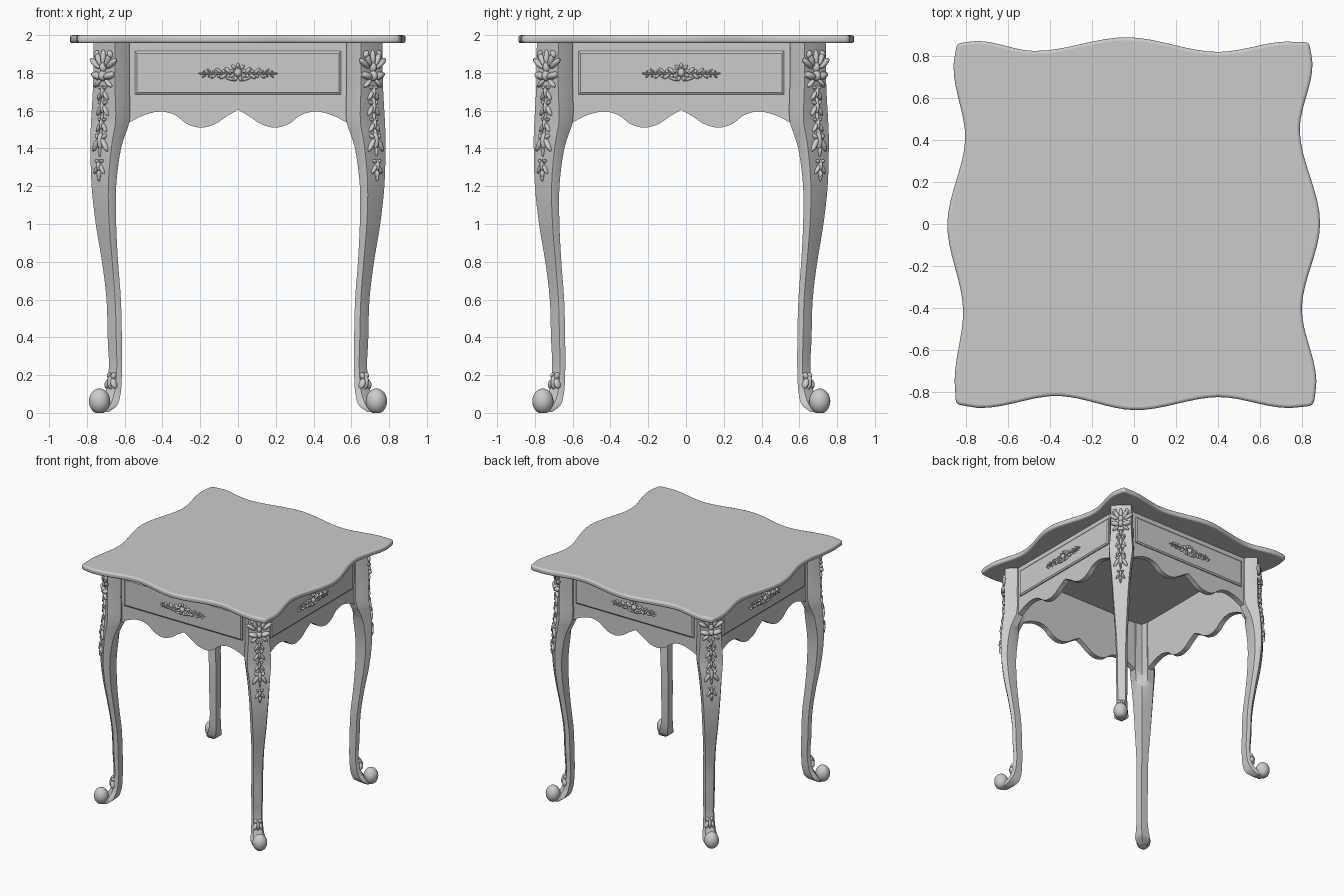
import bpy, bmesh, math
from mathutils import Matrix, Vector

cube = bpy.data.objects.get("Cube")
if cube:
    bpy.data.objects.remove(cube, do_unlink=True)

GREY = (0.6, 0.6, 0.6, 1)
mat = bpy.data.materials.new("pale_grey")
mat.use_nodes = True
mat.diffuse_color = GREY
mat.node_tree.nodes["Principled BSDF"].inputs["Base Color"].default_value = GREY

CORNERS = ("front", "left", "back", "right")
SHIFT = Matrix.Translation((0, -0.025, 0))   # the frame sits slightly forward under the top


def smooth_path(points, steps, closed=False):
    """Smooth curve through points of any dimension."""
    p = [Vector(q) for q in points]
    n = len(p)
    if closed:
        at = lambda i: p[i % n]
    else:
        at = lambda i: p[max(0, min(n - 1, i))]

    def tangent(i):
        a, b = at(i) - at(i - 1), at(i + 1) - at(i)
        ha, hb = a.length, b.length
        if ha == 0:
            return b / hb
        if hb == 0:
            return a / ha
        return (a / ha * hb + b / hb * ha) / (ha + hb)

    out = []
    for i in range(n if closed else n - 1):
        a, b = at(i), at(i + 1)
        h = (b - a).length
        ma, mb = tangent(i) * h, tangent(i + 1) * h
        for s in range(steps):
            t = s / steps
            out.append(a * (2*t**3 - 3*t*t + 1) + ma * (t**3 - 2*t*t + t)
                       + b * (3*t*t - 2*t**3) + mb * (t**3 - t*t))
    return out if closed else out + [p[-1]]


def finish(bm, name, matrix=None, angle=40):
    bmesh.ops.recalc_face_normals(bm, faces=bm.faces)
    mesh = bpy.data.meshes.new(name)
    bm.to_mesh(mesh)
    mesh.materials.append(mat)
    mesh.shade_smooth()
    mesh.set_sharp_from_angle(angle=math.radians(angle))
    obj = bpy.data.objects.new(name, mesh)
    bpy.context.collection.objects.link(obj)
    if matrix:
        obj.matrix_world = matrix
    return obj


def four_times(bm, name, angle=40):
    """One copy per side or corner, turned about the centre."""
    for k, label in enumerate(CORNERS):
        turn = SHIFT @ Matrix.Rotation(k * math.pi / 2, 4, "Z")
        finish(bm, f"{label}_{name}", turn, angle)
    bm.free()


def prism(bm, points, offset):
    face = bm.faces.new([bm.verts.new(p) for p in points])
    new = bmesh.ops.extrude_face_region(bm, geom=[face])["geom"]
    bmesh.ops.translate(bm, vec=offset, verts=[v for v in new if isinstance(v, bmesh.types.BMVert)])


def leaf(bm, x, y, z, length, width, tilt=0, depth=0.016):
    """Carved leaf or bead: a flattened ellipsoid, facing -y, tilted towards +x."""
    m = (Matrix.Translation((x, y, z)) @ Matrix.Rotation(math.radians(tilt), 4, "Y")
         @ Matrix.Diagonal((width, depth, length, 1)))
    bmesh.ops.create_icosphere(bm, subdivisions=2, radius=1, matrix=m)


# Tabletop with a serpentine outline and rounded edge
outline = [(-.80, -.868), (-.35, -.82), (0, -.887), (.4, -.825), (.79, -.873), (.85, -.86),
           (.865, -.80), (.80, -.4), (.887, 0), (.79, .45), (.845, .81), (.83, .86),
           (.77, .868), (.4, .82), (-.03, .89), (-.48, .825), (-.79, .868), (-.84, .855),
           (-.853, .81), (-.805, .4), (-.89, 0), (-.815, -.4), (-.852, -.80), (-.843, -.855)]
bm = bmesh.new()
prism(bm, [(p.x, p.y, 1.957) for p in smooth_path(outline, 8, True)], (0, 0, .043))
top = finish(bm, "tabletop")
bm.free()
bevel = top.modifiers.new("rounded_edge", "BEVEL")
bevel.width, bevel.segments = .014, 3
bevel.limit_method, bevel.angle_limit = "ANGLE", math.radians(50)

# Aprons with a scalloped lower edge
half = smooth_path([(0, 1.605), (.06, 1.57), (.12, 1.53), (.2, 1.51), (.27, 1.53),
                    (.33, 1.575), (.4, 1.595), (.5, 1.575), (.58, 1.535)], 5)
edge = [(p.x, p.y) for p in half] + [(.68, 1.53), (.68, 1.958)]
edge = [(-x, z) for x, z in reversed(edge[1:])] + edge
bm = bmesh.new()
prism(bm, [(x, -.69, z) for x, z in edge], (0, .045, 0))
four_times(bm, "apron")

# Drawer fronts with a raised field
bm = bmesh.new()
bmesh.ops.create_cube(bm, size=1, matrix=Matrix.Translation((0, -.689, 1.80))
                      @ Matrix.Diagonal((1.09, .018, .23, 1)))
bm.normal_update()
front = [f for f in bm.faces if f.normal.y < -.9]
bmesh.ops.inset_region(bm, faces=front, thickness=.016, depth=.008)
four_times(bm, "drawer_front", 15)

# Drawer ornaments: central cartouche and tapering sprays of leaves
bm = bmesh.new()
Y = -.707
leaf(bm, 0, Y, 1.80, .024, .02, 0, .024)
for k in range(9):
    a = k * math.tau / 9
    leaf(bm, .036 * math.sin(a), Y, 1.803 + .036 * math.cos(a), .015, .009, math.degrees(a))
for side in (-1, 1):
    for k in range(6):
        x, flip = .05 + .026 * k, (-1) ** k
        size = 1 - .1 * k
        leaf(bm, side * x, Y, 1.797 + flip * .014, .026 * size, .011 * size, side * (90 - flip * 40))
        leaf(bm, side * x, Y, 1.795 - flip * .012, .012 * size, .010 * size)
        leaf(bm, side * (x + .008), Y, 1.797, .022, .006, side * 90, .012)
    leaf(bm, side * .045, Y, 1.77, .03, .009, side * 70)
four_times(bm, "drawer_ornament")

# Cabriole legs: height, inner edge, outer edge, chamfer start, shoulder, inner cut
PROFILE = [(1.958, .575, .765, .40, .66, .30), (1.75, .575, .767, .40, .66, .30),
           (1.54, .575, .778, .36, .66, .28), (1.47, .598, .781, .34, .70, .2),
           (1.4, .619, .781, .32, .74, .1), (1.2, .645, .775, .32, .78, .03),
           (1.0, .645, .753, .34, .8, .02), (.8, .635, .720, .36, .82, .02),
           (.6, .620, .696, .4, .85, .02), (.4, .615, .690, .4, .85, .02),
           (.2, .615, .686, .4, .85, .02), (.1, .622, .705, .4, .85, .02),
           (.04, .640, .735, .4, .85, .02), (.004, .685, .745, .4, .85, .02)]
rings = smooth_path(PROFILE, 4)


def section(ring):
    z, i, o, f, g, k = ring
    side = [(0, g / 2), (0, g), (f / 2, (1 + g) / 2 + .03), (f, 1)]
    mid = (1 + f) / 2 + .02
    loop = [(k, k)] + side + [(mid, mid)] + [(b, a) for a, b in reversed(side)]
    return [(i + a * (o - i), -i - b * (o - i), z) for a, b in loop]


def front_of_leg(z):
    """Distance from the centre to the chamfered leg face along the diagonal."""
    r = min(rings, key=lambda q: abs(q[0] - z))
    return (r[1] + ((1 + r[3]) / 2 + .02) * (r[2] - r[1])) * math.sqrt(2)


bm = bmesh.new()
loops = [[bm.verts.new(c) for c in section(r)] for r in rings]
for a, b in zip(loops, loops[1:]):
    for k in range(len(a)):
        n = (k + 1) % len(a)
        bm.faces.new((a[k], a[n], b[n], b[k]))
bm.faces.new(loops[0])
bm.faces.new(loops[-1])
four_times(bm, "leg", 38)

# Scroll feet, flattened where they stand
bm = bmesh.new()
bmesh.ops.create_uvsphere(bm, u_segments=24, v_segments=16, radius=1,
                          matrix=Matrix.Translation((.733, -.733, .062))
                          @ Matrix.Diagonal((.056, .056, .067, 1)))
for v in bm.verts:
    v.co.z = max(v.co.z, 0)
four_times(bm, "scroll_foot", 60)

# Carved leg ornaments: palmette, bow, hanging leaves and a knee sprig at the foot
bm = bmesh.new()


def carve(x, z, length, width, tilt=0, depth=.018):
    leaf(bm, x, -front_of_leg(z), z, length, width, tilt, depth)


for tilt in (-55, -28, 0, 28, 55):
    a = math.radians(tilt)
    carve(.075 * math.sin(a), 1.81 + .07 * math.cos(a), .045, .016, tilt)
for side in (-1, 1):
    carve(side * .045, 1.785, .04, .02, side * 75, .028)
    carve(side * .05, 1.90, .022, .014, -side * 30)
    carve(side * .04, 1.745, .032, .012, side * 130)
carve(0, 1.785, .03, .022, 0, .032)
carve(0, 1.83, .03, .02, 0, .024)
for z, size in ((1.70, .8), (1.62, .9), (1.53, .8), (1.44, 1.2), (1.31, .8)):
    carve(0, z, .042 * size, .014 * size, 0, .022)
    carve(0, z - .055, .03, .007)
    for side in (-1, 1):
        carve(side * .026 * size, z - .02, .036 * size, .012 * size, -side * 32)
        carve(side * .02 * size, z + .022, .016 * size, .01 * size, side * 50)
carve(0, 1.265, .022, .012)
for side in (-1, 1):
    carve(side * .022, .155, .03, .015, -side * 20, .022)
    carve(side * .014, .195, .02, .014, side * 15, .02)
carve(0, .165, .045, .014, 0, .03)
bmesh.ops.rotate(bm, verts=bm.verts, cent=(0, 0, 0), matrix=Matrix.Rotation(math.pi / 4, 3, "Z"))
four_times(bm, "leg_ornament")
